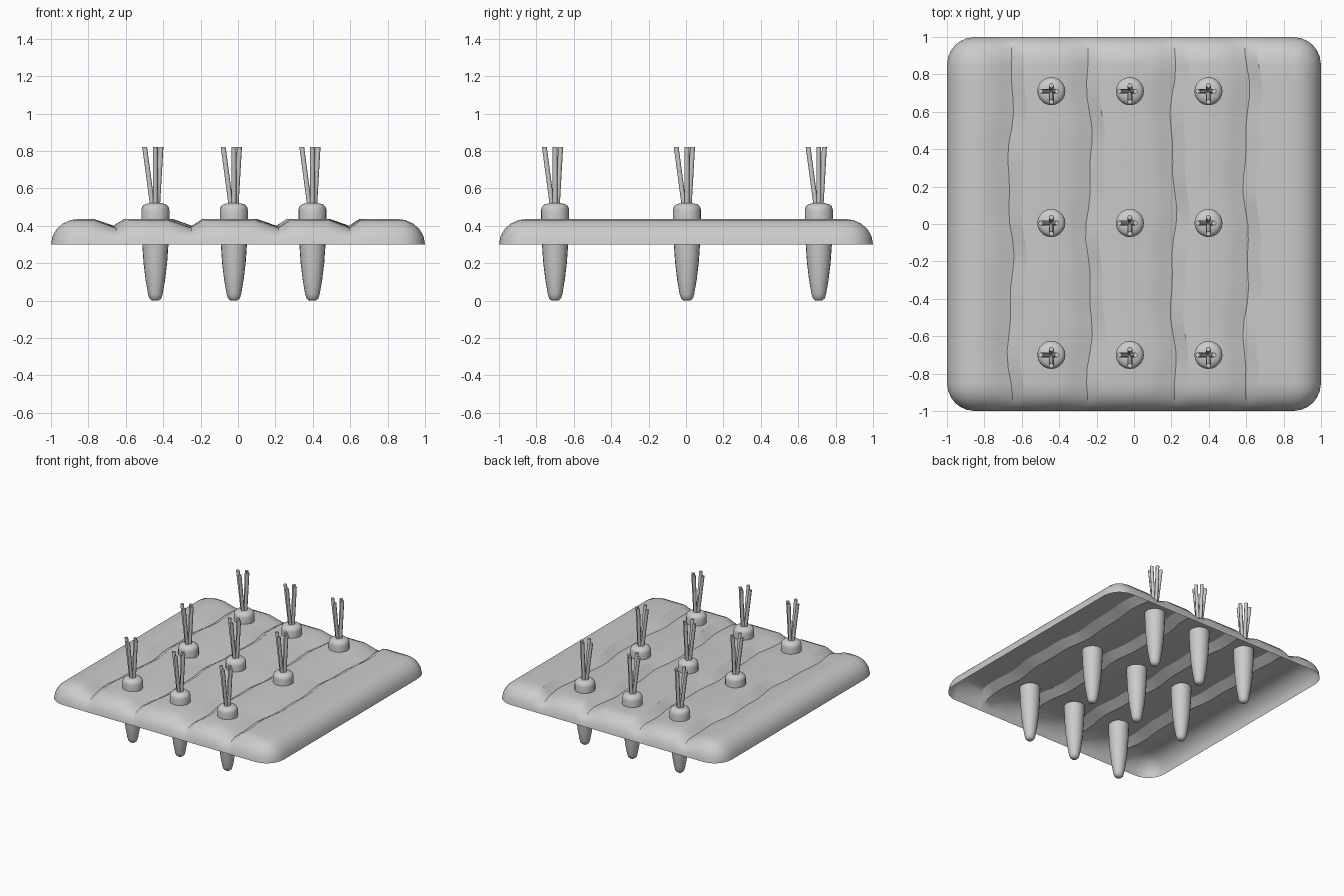
import bpy, bmesh
from math import sin, cos, pi, sqrt
from mathutils import Vector

cube = bpy.data.objects.get("Cube")
if cube:
    bpy.data.objects.remove(cube)

grey = bpy.data.materials.new("light grey")
grey.use_nodes = True
grey.diffuse_color = (0.6, 0.6, 0.6, 1)
grey.node_tree.nodes["Principled BSDF"].inputs["Base Color"].default_value = (0.6, 0.6, 0.6, 1)


def finish_mesh(bm, name):
    bmesh.ops.recalc_face_normals(bm, faces=bm.faces)
    mesh = bpy.data.meshes.new(name)
    bm.to_mesh(mesh)
    bm.free()
    mesh.materials.append(grey)
    return mesh


def add_object(mesh, name, location=(0, 0, 0), angle=0.6):
    obj = bpy.data.objects.new(name, mesh)
    bpy.context.collection.objects.link(obj)
    obj.location = location
    bpy.ops.object.select_all(action="DESELECT")
    obj.select_set(True)
    bpy.context.view_layer.objects.active = obj
    if angle:
        bpy.ops.object.shade_smooth_by_angle(angle=angle)
    return obj


def bridge(bm, lower, upper):
    n = len(lower)
    for i in range(n):
        j = (i + 1) % n
        bm.faces.new((lower[i], lower[j], upper[j], upper[i]))


# Soil bed: open-bottomed shell with rounded rim and four furrows
BASE, HEIGHT, CORE = 0.30, 0.137, 0.85
RIM = 1 - CORE
FURROWS = (-0.66, -0.24, 0.21, 0.60)
LEFT, RIGHT, DEPTH = 0.13, 0.07, 0.045

rim_steps = [CORE + RIM * sin(pi / 2 * k / 5) for k in range(6)]
xs = sorted([-r for r in rim_steps] + rim_steps
            + [f + d for f in FURROWS for d in (-LEFT, -LEFT / 2, 0, RIGHT / 2, RIGHT)])
ys = sorted([-r for r in rim_steps] + rim_steps
            + [CORE * (k / 10 - 1) for k in range(1, 20)])


def furrow_drop(x):
    drop = 0
    for f in FURROWS:
        t = (f - x) / LEFT if x < f else (x - f) / RIGHT
        drop = max(drop, DEPTH * (1 - t))
    return drop


def bed_point(a, b):
    px, py = max(abs(a) - CORE, 0) / RIM, max(abs(b) - CORE, 0) / RIM
    m = max(px, py)
    x, y = a, b
    if px > 0 and py > 0:
        s = m / sqrt(px * px + py * py) * RIM
        x = (CORE + px * s) * (1 if a > 0 else -1)
        y = (CORE + py * s) * (1 if b > 0 else -1)
    elif abs(a) < 0.8:
        x += 0.013 * sin(7 * b + 5 * a) + 0.007 * sin(17 * b + 3 * a)
    z = BASE + (HEIGHT - furrow_drop(a)) * sqrt(max(0, 1 - m * m))
    return x, y, z


bm = bmesh.new()
grid = [[bm.verts.new(bed_point(a, b)) for b in ys] for a in xs]
for i in range(len(xs) - 1):
    for j in range(len(ys) - 1):
        bm.faces.new((grid[i][j], grid[i + 1][j], grid[i + 1][j + 1], grid[i][j + 1]))
bed = finish_mesh(bm, "soil_bed")
if sum(p.normal.z for p in bed.polygons) < 0:
    bed.flip_normals()
add_object(bed, "soil_bed", angle=0.5)

# Carrot root: turned profile of (radius, height)
ROOT = [(0.018, 0.0), (0.032, 0.012), (0.039, 0.035), (0.052, 0.11), (0.063, 0.2),
        (0.07, 0.3), (0.075, 0.42), (0.075, 0.485), (0.07, 0.503), (0.056, 0.515),
        (0.03, 0.521)]
SIDES = 20
bm = bmesh.new()
rings = [[bm.verts.new((r * cos(2 * pi * k / SIDES), r * sin(2 * pi * k / SIDES), z))
          for k in range(SIDES)] for r, z in ROOT]
for lower, upper in zip(rings, rings[1:]):
    bridge(bm, lower, upper)
bm.faces.new(rings[0])
bm.faces.new(rings[-1])
root_mesh = finish_mesh(bm, "carrot_root")

# Leaf stems: four thin rods leaning outwards
STEMS = [((-0.015, 0), (-0.057, 0)), ((0.012, 0), (0.03, 0)),
         ((0, 0.012), (0, 0.03)), ((0, -0.015), (0, -0.057))]
bm = bmesh.new()
for foot, tip in STEMS:
    ends = []
    for (x, y), z in ((foot, 0.505), (tip, 0.82)):
        ends.append([bm.verts.new((x + 0.013 * cos(pi * k / 4), y + 0.013 * sin(pi * k / 4), z))
                     for k in range(8)])
    bridge(bm, *ends)
    bm.faces.new(ends[0])
    bm.faces.new(ends[1])
stem_mesh = finish_mesh(bm, "leaf_stems")

# Three rows of three carrots
for row, y in (("front", -0.7), ("middle", 0.005), ("back", 0.71)):
    for side, x in (("right", -0.442), ("centre", -0.022), ("left", 0.398)):
        add_object(root_mesh, f"carrot_root_{row}_{side}", (x, y, 0), 0.9)
        add_object(stem_mesh, f"leaf_stems_{row}_{side}", (x, y, 0), 0.9)
